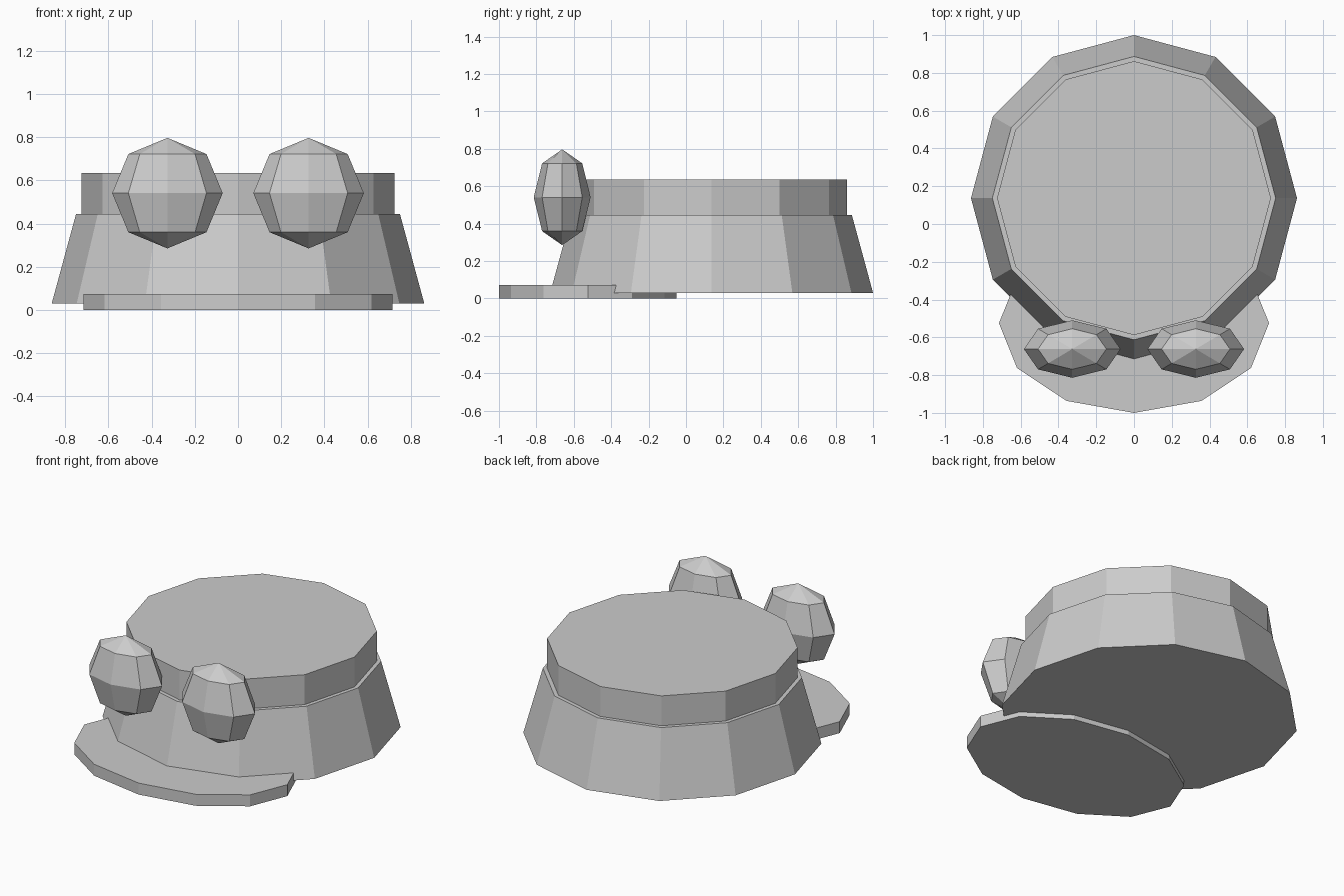
import bpy
import math

if "Cube" in bpy.data.objects:
    bpy.data.objects.remove(bpy.data.objects["Cube"])

grey = bpy.data.materials.new("light_grey")
grey.diffuse_color = (0.6, 0.6, 0.6, 1)
grey.use_nodes = True
grey.node_tree.nodes["Principled BSDF"].inputs["Base Color"].default_value = grey.diffuse_color


def finish(name):
    obj = bpy.context.object
    obj.name = name
    obj.data.materials.append(grey)
    return obj


def drum(name, y, z0, z1, r0, r1, squash=1.0):
    """Twelve-sided drum with a corner on each axis."""
    bpy.ops.mesh.primitive_cone_add(vertices=12, radius1=r0, radius2=r1,
                                    depth=z1 - z0, location=(0, y, (z0 + z1) / 2))
    bpy.context.object.scale.y = squash
    return finish(name)


# Tapered body with a slightly narrower straight cap
drum("body", 0.137, 0.03, 0.445, 0.863, 0.75)
drum("cap", 0.137, 0.445, 0.635, 0.725, 0.725)

# Flat oval lip pushed out under the front
drum("lip", -0.525, 0.0, 0.073, 0.715, 0.715, 0.475 / 0.715)

# Pair of flattened low-poly eyes
for side, sx in (("left", -1), ("right", 1)):
    bpy.ops.mesh.primitive_uv_sphere_add(segments=8, ring_count=4, radius=0.256,
                                         location=(sx * 0.327, -0.662, 0.541))
    bpy.context.object.scale.y = 0.152 / 0.256
    finish(side + "_eye")
